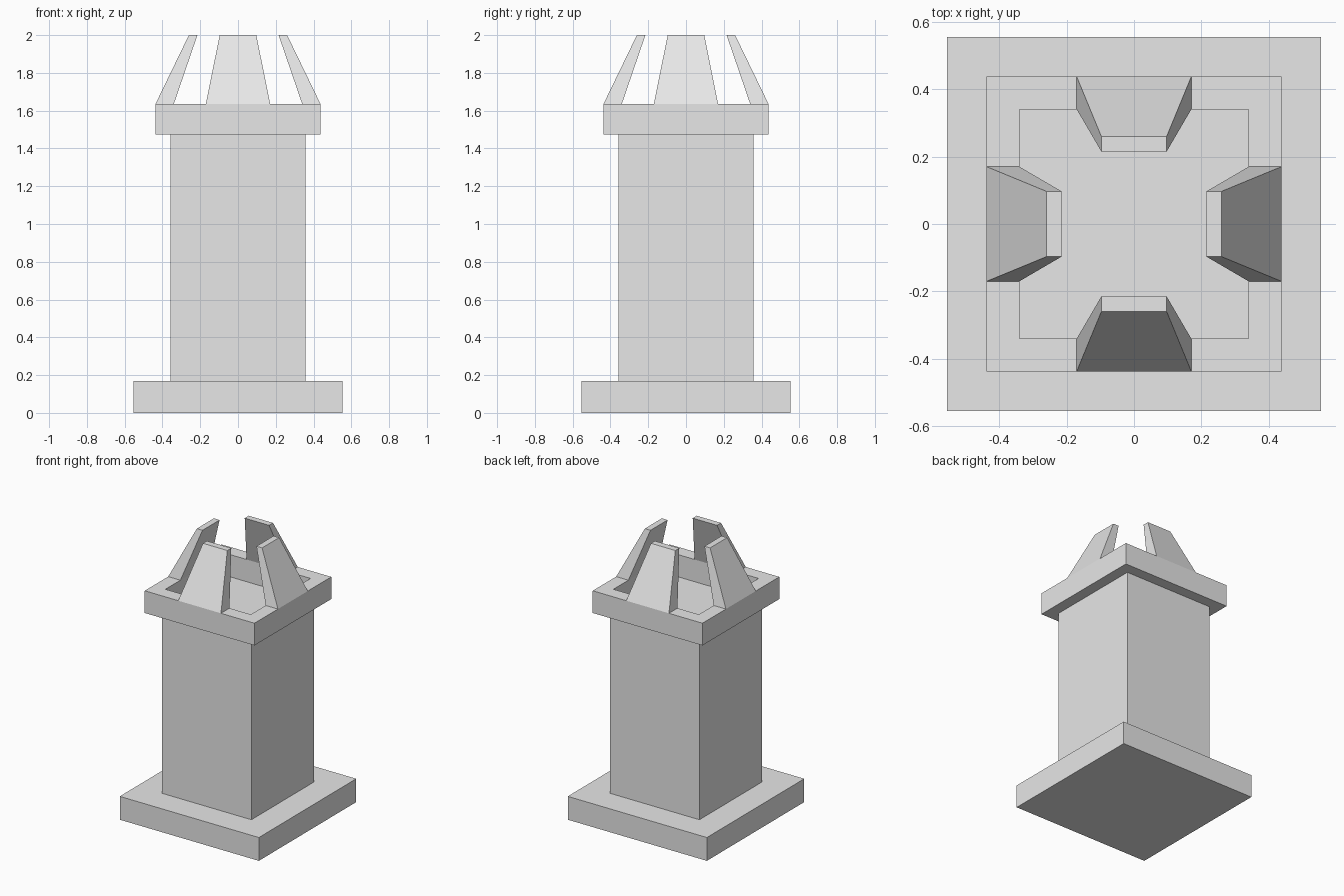
import bpy
import bmesh
from math import pi
from mathutils import Matrix

cube = bpy.data.objects.get("Cube")
if cube:
    bpy.data.objects.remove(cube, do_unlink=True)

stone = bpy.data.materials.new("light grey stone")
stone.use_nodes = True
GREY = (0.8, 0.8, 0.8, 1)
stone.diffuse_color = GREY
stone.node_tree.nodes["Principled BSDF"].inputs["Base Color"].default_value = GREY

BASE_TOP, COLUMN_TOP, CAP_TOP, PRONG_TOP = 0.168, 1.475, 1.635, 2.0
CAP_OUT, CAP_IN = 0.437, 0.34


def finish(name, bm):
    bmesh.ops.recalc_face_normals(bm, faces=bm.faces)
    mesh = bpy.data.meshes.new(name)
    bm.to_mesh(mesh)
    bm.free()
    mesh.materials.append(stone)
    obj = bpy.data.objects.new(name, mesh)
    bpy.context.collection.objects.link(obj)
    return obj


def block(name, half, z0, z1):
    bm = bmesh.new()
    size = Matrix.Diagonal((2 * half, 2 * half, z1 - z0, 1))
    bmesh.ops.create_cube(bm, size=1, matrix=Matrix.Translation((0, 0, (z0 + z1) / 2)) @ size)
    return finish(name, bm)


# Square base slab and column
block("base_slab", 0.554, 0, BASE_TOP)
block("column", 0.357, BASE_TOP, COLUMN_TOP)


# Square cap, open in the middle down to the column top
def square_loop(bm, half, z):
    return [bm.verts.new((x * half, y * half, z))
            for x, y in ((-1, -1), (1, -1), (1, 1), (-1, 1))]


bm = bmesh.new()
loops = [square_loop(bm, half, z) for half, z in
         ((CAP_OUT, COLUMN_TOP), (CAP_OUT, CAP_TOP), (CAP_IN, CAP_TOP), (CAP_IN, COLUMN_TOP))]
for k, loop in enumerate(loops):
    following = loops[(k + 1) % 4]
    for i in range(4):
        j = (i + 1) % 4
        bm.faces.new((loop[i], loop[j], following[j], following[i]))
finish("cap_ring", bm)


# Four tapering prongs leaning inward from the middle of each cap side
def prong(name, angle):
    bm = bmesh.new()
    rings = []
    for outer, inner, half, z in ((CAP_OUT, CAP_IN, 0.17, CAP_TOP),
                                  (0.26, 0.215, 0.097, PRONG_TOP)):
        rings.append([bm.verts.new(p) for p in
                      ((-half, -outer, z), (half, -outer, z), (half, -inner, z), (-half, -inner, z))])
    low, high = rings
    bm.faces.new(low)
    bm.faces.new(high)
    for i in range(4):
        j = (i + 1) % 4
        bm.faces.new((low[i], low[j], high[j], high[i]))
    bm.transform(Matrix.Rotation(angle, 4, "Z"))
    finish(name, bm)


for i, side in enumerate(("front", "left", "back", "right")):
    prong(side + "_prong", i * pi / 2)
